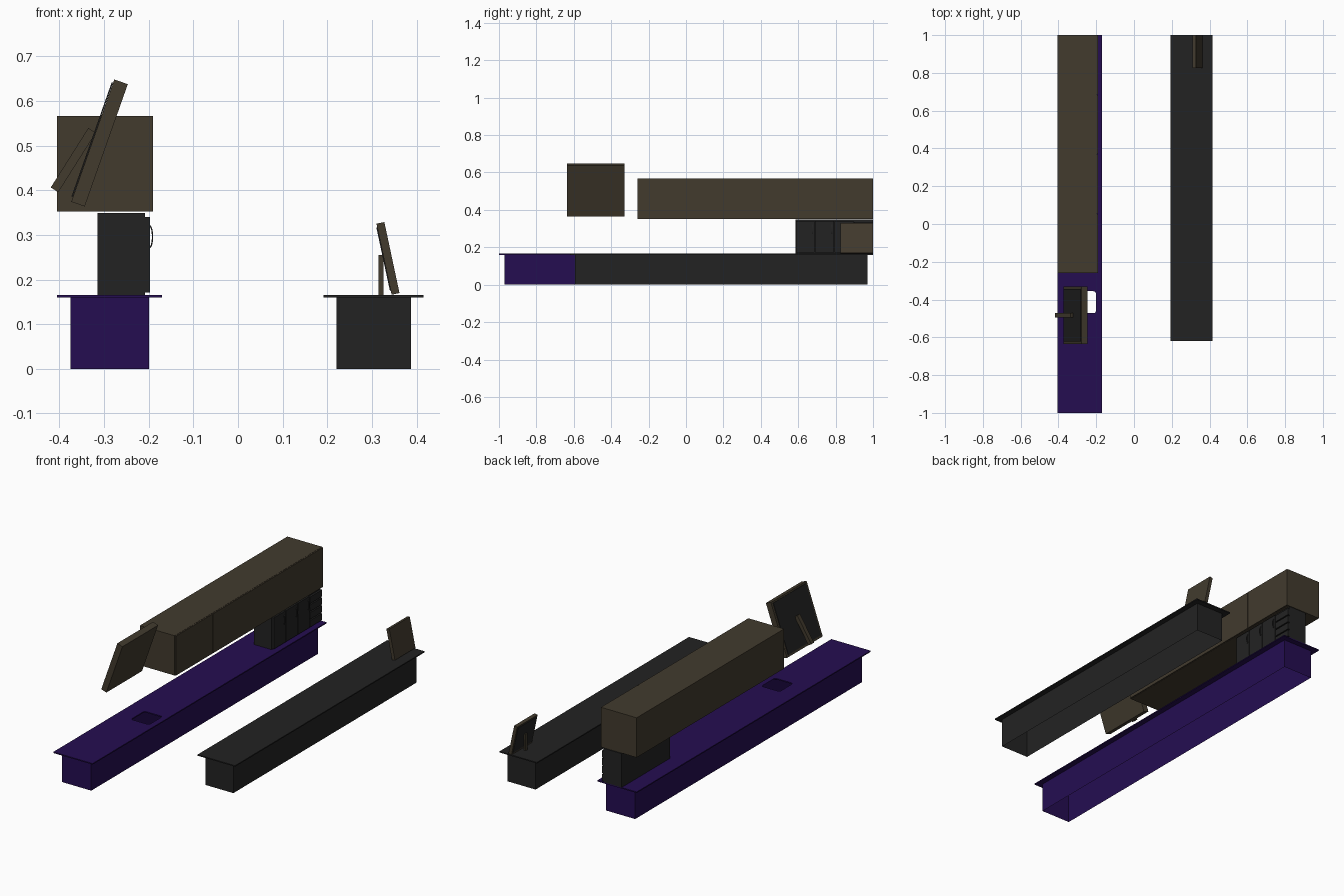
import bpy, bmesh, math
from mathutils import Vector

if "Cube" in bpy.data.objects:
    bpy.data.objects.remove(bpy.data.objects["Cube"])


def material(name, rgb):
    m = bpy.data.materials.new(name)
    m.diffuse_color = (*rgb, 1)
    m.use_nodes = True
    m.node_tree.nodes["Principled BSDF"].inputs["Base Color"].default_value = m.diffuse_color
    return m


PURPLE = material("deep_purple", (0.018, 0.004, 0.083))
BROWN = material("dark_brown", (0.054, 0.043, 0.027))
BLACK = material("charcoal", (0.0165, 0.0165, 0.0165))


def finish(name, bm, mat):
    bmesh.ops.recalc_face_normals(bm, faces=bm.faces)
    me = bpy.data.meshes.new(name)
    bm.to_mesh(me)
    bm.free()
    ob = bpy.data.objects.new(name, me)
    bpy.context.collection.objects.link(ob)
    me.materials.append(mat)
    return ob


def prism(name, profile, y0, y1, mat, open_ends=False):
    """Extrude an x-z profile along y; open_ends drops the faces at top and bottom."""
    bm = bmesh.new()
    f = bm.faces.new([bm.verts.new((x, y0, z)) for x, z in profile])
    r = bmesh.ops.extrude_face_region(bm, geom=[f])
    verts = [g for g in r["geom"] if isinstance(g, bmesh.types.BMVert)]
    bmesh.ops.translate(bm, verts=verts, vec=(0, y1 - y0, 0))
    bmesh.ops.recalc_face_normals(bm, faces=bm.faces)
    if open_ends:
        flat = [q for q in bm.faces if abs(q.normal.z) > 0.9]
        bmesh.ops.delete(bm, geom=flat, context="FACES_ONLY")
        me = bpy.data.meshes.new(name)
        bm.to_mesh(me)
        bm.free()
        ob = bpy.data.objects.new(name, me)
        bpy.context.collection.objects.link(ob)
        me.materials.append(mat)
        return ob
    return finish(name, bm, mat)


def box(name, x0, x1, y0, y1, z0, z1, mat, open_ends=False):
    return prism(name, [(x0, z0), (x1, z0), (x1, z1), (x0, z1)], y0, y1, mat, open_ends)


def tilted(name, foot, head, thick, y0, y1, mat):
    """Leaning board: centre line foot -> head in the x-z plane."""
    a, b = Vector(foot), Vector(head)
    d = (b - a).normalized()
    n = Vector((-d.y, d.x)) * thick / 2
    return prism(name, [a - n, b - n, b + n, a + n], y0, y1, mat)


# counters: hollow bases under thin overhanging tops
box("long_counter_base", -0.375, -0.199, -0.97, 0.97, 0, 0.16, PURPLE, True)
top = box("long_counter_top", -0.405, -0.17, -1, 1, 0.16, 0.166, PURPLE)
box("short_counter_base", 0.221, 0.388, -0.594, 0.97, 0, 0.16, BLACK, True)
box("short_counter_top", 0.192, 0.416, -0.62, 1, 0.16, 0.166, BLACK)

# rounded sink opening cut through the long counter top
cutter = box("sink_cutter", -0.311, -0.202, -0.472, -0.356, 0.1, 0.22, PURPLE)
cutter.hide_render = True
bm = bmesh.new()
bm.from_mesh(cutter.data)
upright = [e for e in bm.edges if abs(e.verts[0].co.z - e.verts[1].co.z) > 0.05]
bmesh.ops.bevel(bm, geom=upright, offset=0.012, segments=4, profile=0.5, affect="EDGES")
bm.to_mesh(cutter.data)
bm.free()
mod = top.modifiers.new("sink_opening", "BOOLEAN")
mod.object = cutter
mod.solver = "EXACT"
bpy.context.view_layer.objects.active = top
bpy.ops.object.modifier_apply(modifier=mod.name)
bpy.data.objects.remove(cutter)

# wall cabinet with four doors
box("wall_cabinet", -0.405, -0.197, -0.26, 1, 0.352, 0.567, BROWN)
step = 1.26 / 4
for i in range(4):
    y = -0.26 + i * step
    box(f"wall_cabinet_door_{i + 1}", -0.197, -0.19, y + 0.001, y + step - 0.001,
        0.353, 0.566, BROWN)

# appliance block on the long counter: three doors and a drawer stack
box("appliance_body", -0.315, -0.208, 0.585, 1, 0.166, 0.349, BLACK)
unit = 0.415 / 4
for i in range(3):
    y = 0.585 + i * unit
    box(f"appliance_door_{i + 1}", -0.208, -0.197, y + 0.002, y + unit - 0.002,
        0.171, 0.34, BLACK)
    # bowed handle
    arc = [math.radians(a) for a in range(-90, 91, 18)]
    outer = [(-0.198 + 0.008 * math.cos(a), 0.296 + 0.026 * math.sin(a)) for a in arc]
    inner = [(-0.198 + 0.005 * math.cos(a), 0.296 + 0.022 * math.sin(a)) for a in arc]
    bm = bmesh.new()
    hy = y + unit - 0.016
    rings = [[bm.verts.new((p[0], yy, p[1])) for p in pts]
             for pts, yy in ((outer, hy), (outer, hy + 0.006), (inner, hy + 0.006), (inner, hy))]
    for k in range(len(arc) - 1):
        for r in range(4):
            s = (r + 1) % 4
            bm.faces.new((rings[r][k], rings[r][k + 1], rings[s][k + 1], rings[s][k]))
    for k in (0, -1):
        bm.faces.new([ring[k] for ring in rings])
    finish(f"appliance_handle_{i + 1}", bm, BLACK)
for i in range(4):
    z = 0.171 + i * 0.0425
    box(f"appliance_drawer_{i + 1}", -0.208, -0.197, 1 - unit + 0.002, 1,
        z, z + 0.036, BLACK)

# large leaning screen with dark back and strut
tilted("large_screen", (-0.3585, 0.369), (-0.262, 0.643), 0.032, -0.635, -0.33, BROWN)
tilted("large_screen_back", (-0.3715, 0.386), (-0.2815, 0.6415), 0.003, -0.622, -0.343, BLACK)
tilted("large_screen_strut", (-0.411, 0.401), (-0.327, 0.534), 0.02, -0.495, -0.472, BROWN)

# small leaning screen on the short counter
tilted("small_screen", (0.353, 0.168), (0.319, 0.327), 0.018, 0.825, 1, BROWN)
tilted("small_screen_back", (0.3418, 0.175), (0.3114, 0.317), 0.003, 0.833, 0.992, BLACK)
box("small_screen_strut", 0.315, 0.326, 0.905, 0.92, 0.166, 0.255, BROWN)
